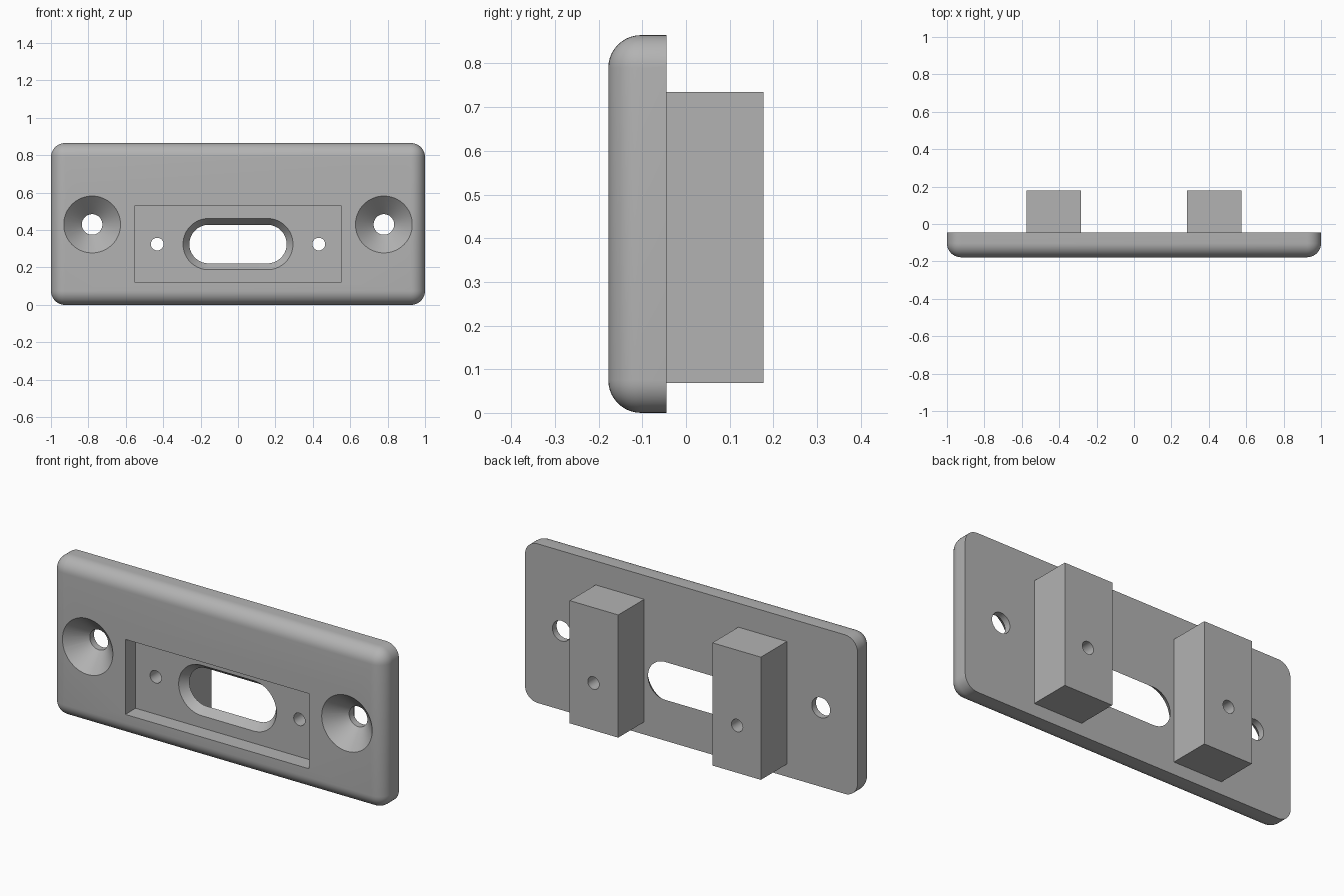
import bpy
import bmesh
import math

default = bpy.data.objects.get("Cube")
if default:
    bpy.data.objects.remove(default, do_unlink=True)

# One grey plastic for everything
grey = bpy.data.materials.new("grey_plastic")
grey.use_nodes = True
colour = (0.45, 0.45, 0.45, 1)
grey.diffuse_color = colour
grey.node_tree.nodes["Principled BSDF"].inputs["Base Color"].default_value = colour

WIDTH, HEIGHT = 2.0, 0.865
FRONT, BACK, REAR = -0.178, -0.045, 0.178   # plate front, plate back, block ends
FLOOR = -0.09                               # bottom of the front recess
ROUND = 0.075
SLOT_Z, SCREW_Z = 0.325, 0.43
PIN_X, SCREW_X = 0.432, 0.78
EPS = 0.02


def make_object(name, bm):
    bmesh.ops.recalc_face_normals(bm, faces=bm.faces)
    mesh = bpy.data.meshes.new(name)
    bm.to_mesh(mesh)
    bm.free()
    mesh.materials.append(grey)
    obj = bpy.data.objects.new(name, mesh)
    bpy.context.collection.objects.link(obj)
    return obj


def box_mesh(x0, x1, y0, y1, z0, z1):
    bm = bmesh.new()
    bmesh.ops.create_cube(bm, size=1)
    for v in bm.verts:
        v.co.x = x1 if v.co.x > 0 else x0
        v.co.y = y1 if v.co.y > 0 else y0
        v.co.z = z1 if v.co.z > 0 else z0
    return bm


def slot_loft(name, x, z, straight, rings, n=32):
    """Solid along y; each ring is (y, radius), with a straight half-length."""
    bm = bmesh.new()
    loops = []
    for y, r in rings:
        loop = []
        for side in (1, -1):
            steps = n + 1 if straight else n
            for i in range(steps):
                a = math.pi * i / n - math.pi / 2
                loop.append(bm.verts.new((x + side * (straight + r * math.cos(a)),
                                          y, z + side * r * math.sin(a))))
        loops.append(loop)
    for a, b in zip(loops, loops[1:]):
        for i in range(len(a)):
            j = (i + 1) % len(a)
            bm.faces.new((a[i], a[j], b[j], b[i]))
    bm.faces.new(loops[0])
    bm.faces.new(loops[-1])
    return make_object(name, bm)


def cut(target, cutter):
    mod = target.modifiers.new("cut", 'BOOLEAN')
    mod.operation = 'DIFFERENCE'
    mod.solver = 'EXACT'
    mod.object = cutter
    bpy.context.view_layer.objects.active = target
    bpy.ops.object.modifier_apply(modifier=mod.name)
    bpy.data.objects.remove(cutter, do_unlink=True)


def smooth(obj):
    bpy.ops.object.select_all(action='DESELECT')
    obj.select_set(True)
    bpy.context.view_layer.objects.active = obj
    bpy.ops.object.shade_smooth_by_angle(angle=math.radians(30))


def pin_hole(x):
    return slot_loft("pin_cutter", x, SLOT_Z, 0,
                     [(FRONT - EPS, 0.034), (REAR + EPS, 0.034)], 20)


# Face plate: rounded corners and front rim, square back edge
bm = box_mesh(-WIDTH / 2, WIDTH / 2, FRONT, BACK, 0, HEIGHT)
rim = [e for e in bm.edges if any(v.co.y < (FRONT + BACK) / 2 for v in e.verts)]
bmesh.ops.bevel(bm, geom=rim, offset=ROUND, segments=10, profile=0.5,
                affect='EDGES')
plate = make_object("face_plate", bm)

# Rectangular recess and flared slot
cut(plate, make_object("recess_cutter",
                       box_mesh(-0.553, 0.553, FRONT - EPS, FLOOR, 0.122, 0.53)))
slope = (0.137 - 0.103) / (BACK - FLOOR)
cut(plate, slot_loft("slot_cutter", 0, SLOT_Z, 0.157,
                     [(FLOOR - EPS, 0.137 + EPS * slope),
                      (BACK + EPS, 0.103 - EPS * slope)]))

for side, label in ((1, "left"), (-1, "right")):
    # Countersunk screw hole and pin hole
    cut(plate, slot_loft("screw_cutter", side * SCREW_X, SCREW_Z, 0,
                         [(FRONT - EPS, 0.152 + EPS), (FRONT + 0.097, 0.055),
                          (BACK + EPS, 0.055)]))
    cut(plate, pin_hole(side * PIN_X))

    # Rear block with its pin hole
    x0, x1 = sorted((side * 0.283, side * 0.575))
    block = make_object(label + "_rear_block",
                        box_mesh(x0, x1, BACK, REAR, 0.068, 0.735))
    cut(block, pin_hole(side * PIN_X))
    smooth(block)

smooth(plate)
